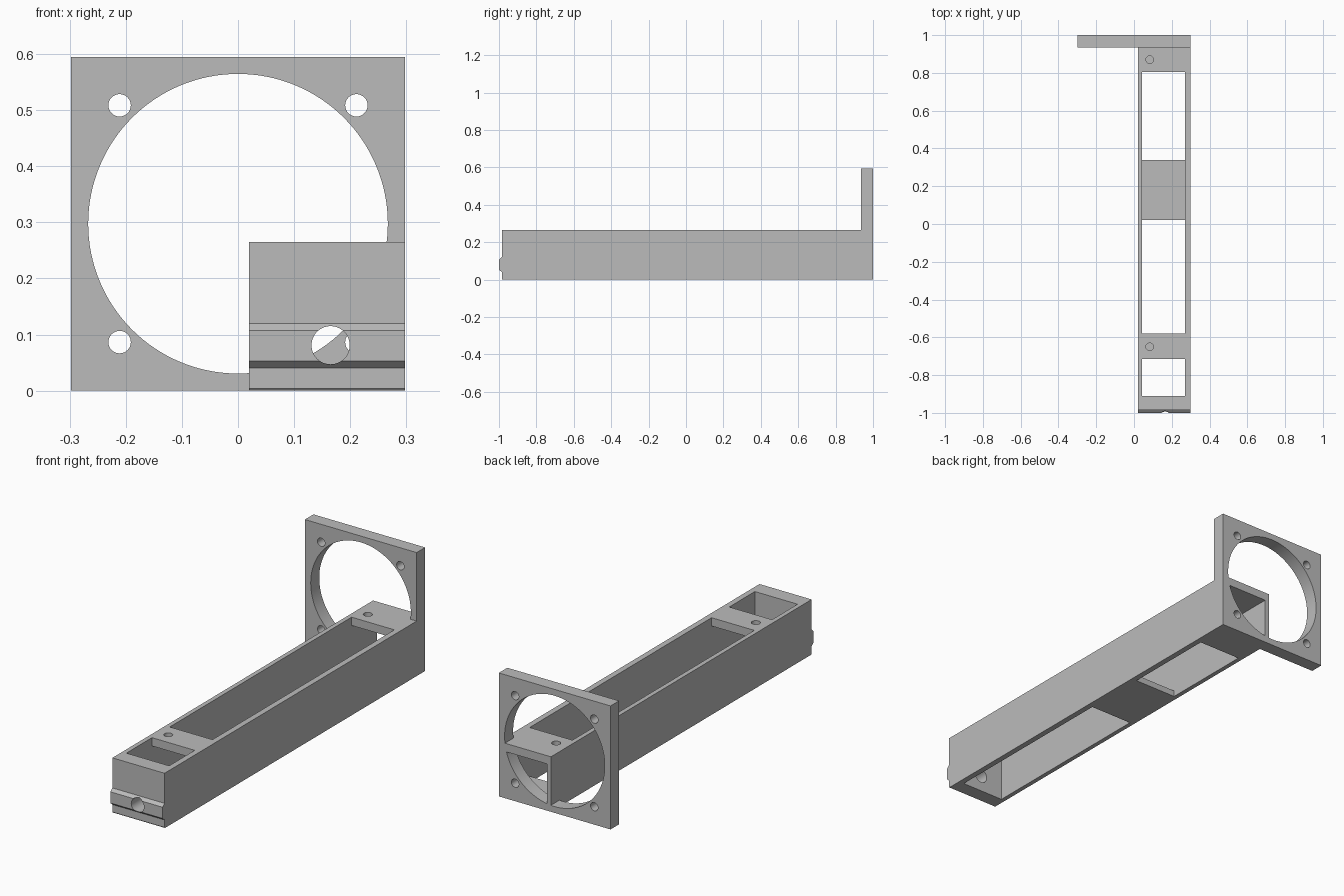
import bpy, bmesh, math
from mathutils import Matrix, Vector

cube = bpy.data.objects.get("Cube")
if cube:
    bpy.data.objects.remove(cube, do_unlink=True)

grey = bpy.data.materials.new("plain grey")
grey.use_nodes = True
colour = (0.5, 0.5, 0.5, 1)
grey.diffuse_color = colour
grey.node_tree.nodes["Principled BSDF"].inputs["Base Color"].default_value = colour


def finish(name, bm):
    bmesh.ops.recalc_face_normals(bm, faces=bm.faces)
    mesh = bpy.data.meshes.new(name)
    bm.to_mesh(mesh)
    bm.free()
    mesh.materials.append(grey)
    ob = bpy.data.objects.new(name, mesh)
    bpy.context.collection.objects.link(ob)
    return ob


def box(name, x, y, z):
    bm = bmesh.new()
    bmesh.ops.create_cube(bm, size=1)
    for v in bm.verts:
        v.co = Vector([lo + (c + 0.5) * (hi - lo) for c, (lo, hi) in zip(v.co, (x, y, z))])
    return finish(name, bm)


def cylinder(name, centre, radius, depth, axis, segments=32):
    bm = bmesh.new()
    turn = Matrix.Rotation(math.pi / 2, 4, "X") if axis == "Y" else Matrix()
    bmesh.ops.create_cone(bm, cap_ends=True, segments=segments, radius1=radius,
                          radius2=radius, depth=depth,
                          matrix=Matrix.Translation(centre) @ turn)
    return finish(name, bm)


def combine(target, other, operation="DIFFERENCE"):
    mod = target.modifiers.new("cut", "BOOLEAN")
    mod.operation, mod.solver, mod.object = operation, "EXACT", other
    bpy.context.view_layer.objects.active = target
    bpy.ops.object.modifier_apply(modifier=mod.name)
    bpy.data.objects.remove(other, do_unlink=True)


HALF, HEIGHT = 0.298, 0.595
LEFT, RIGHT, FRONT = 0.02, HALF, -0.985
INNER = (0.042, 0.27)

# Square fan plate with its large opening and four screw holes
plate = box("fan_plate", (-HALF, HALF), (0.935, 1), (0, HEIGHT))
mid = HEIGHT / 2
combine(plate, cylinder("opening", (0, 0.97, mid), 0.267, 0.3, "Y", 128))
for sx in (-1, 1):
    for sz in (-1, 1):
        combine(plate, cylinder("screw_hole", (sx * 0.211, 0.97, mid + sz * 0.211), 0.02, 0.3, "Y"))

# Beam extruded from a side profile with a bevelled ridge on the front
profile = [(1, 0), (1, 0.265), (FRONT, 0.265), (FRONT, 0.12), (-1, 0.107),
           (-1, 0.053), (FRONT, 0.04), (FRONT, 0.004), (FRONT + 0.004, 0)]
bm = bmesh.new()
face = bm.faces.new([bm.verts.new((LEFT, y, z)) for y, z in profile])
side = bmesh.ops.extrude_face_region(bm, geom=[face])["geom"]
bmesh.ops.translate(bm, vec=(RIGHT - LEFT, 0, 0),
                    verts=[v for v in side if isinstance(v, bmesh.types.BMVert)])
beam = finish("fan_bracket", bm)

# Hollow inside, open at the back
combine(beam, box("cavity", INNER, (-0.91, 1.1), (0.03, 0.225)))
# Windows in the top
for y in ((-0.91, -0.715), (-0.58, 0.805)):
    combine(beam, box("top_window", INNER, y, (0.15, 0.4)))
# Windows in the floor
for y in ((-0.91, 0.02), (0.34, 0.805)):
    combine(beam, box("floor_window", INNER, y, (-0.1, 0.1)))
# Cable hole in the front and blind screw holes in the top
combine(beam, cylinder("cable_hole", (0.165, -0.95, 0.081), 0.034, 0.2, "Y", 48))
for y in (-0.65, 0.87):
    combine(beam, cylinder("top_hole", (0.083, y, 0.265), 0.02, 0.06, "Z"))

# Join the plate and the beam
combine(beam, plate, "UNION")
bpy.ops.object.select_all(action="DESELECT")
beam.select_set(True)
bpy.context.view_layer.objects.active = beam
bpy.ops.object.shade_smooth_by_angle(angle=math.radians(25))
